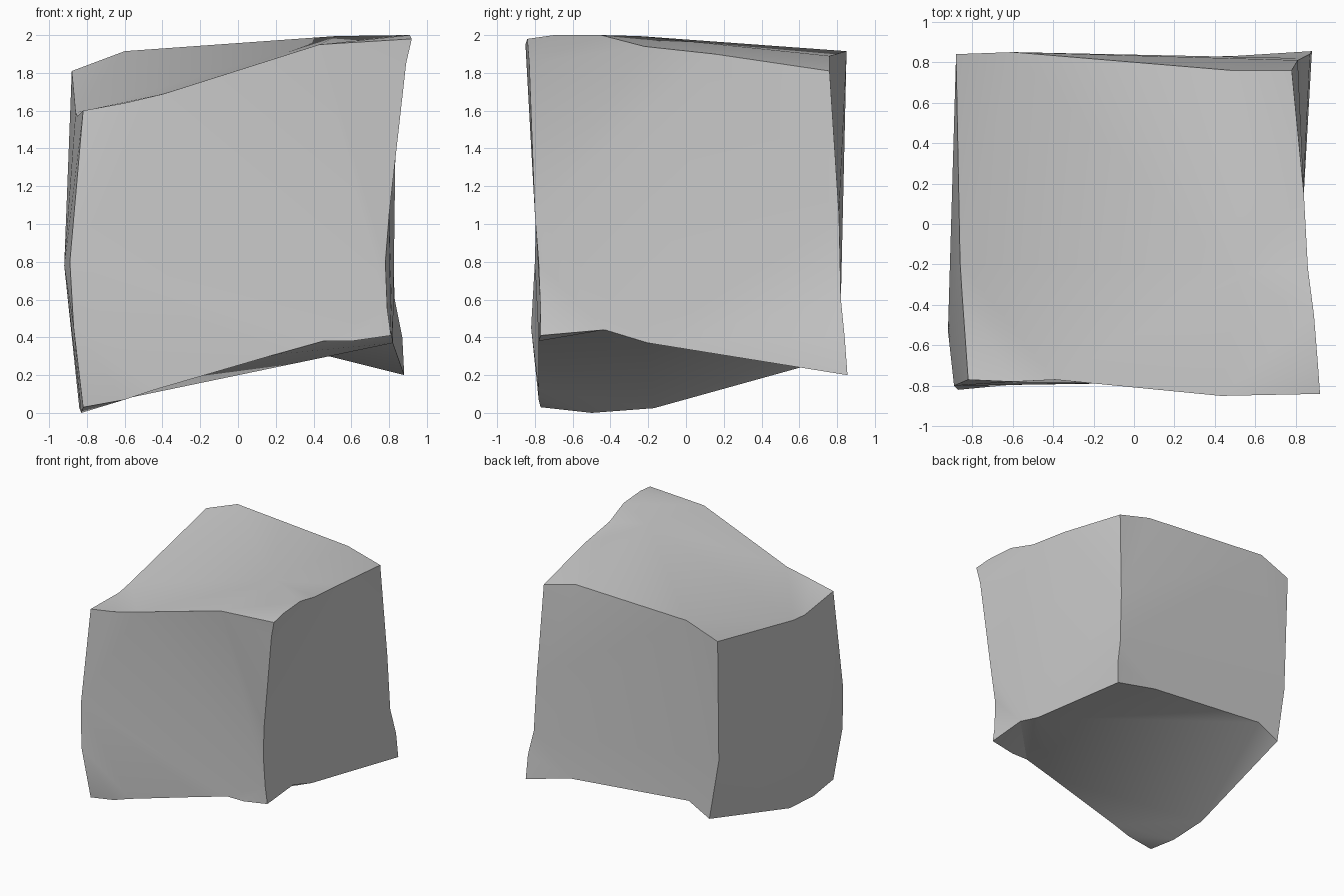
import bpy
import bmesh
import math
from mathutils import Vector
from mathutils.geometry import delaunay_2d_cdt

if "Cube" in bpy.data.objects:
    bpy.data.objects.remove(bpy.data.objects["Cube"], do_unlink=True)

# Eight block corners, keyed by side: (x, y, z), 0 = low, 1 = high
corners = {
    (0, 0, 0): (-.82, -.77, .03), (1, 0, 0): (.81, -.77, .41),
    (0, 1, 0): (-.79, .82, .30), (1, 1, 0): (.88, .855, .20),
    (0, 0, 1): (-.82, -.77, 1.60), (1, 0, 1): (.92, -.84, 1.98),
    (0, 1, 1): (-.88, .84, 1.81), (1, 1, 1): (.78, .76, 1.81),
}

# Chips along each edge, from its low end to its high end
bottom_front = [(-.6, -.78, .07), (-.45, -.78, .12), (.2, -.78, .31),
                (.45, -.78, .38), (.6, -.78, .38)]
bottom_back = [(-.6, .82, .40), (.48, .83, .30)]
top_front = [(-.6, -.78, 1.64), (-.39, -.77, 1.69), (.43, -.85, 1.95)]
top_back = [(-.6, .85, 1.915), (.48, .76, 1.89)]
bottom_right = [(-.83, -.5, 0), (-.84, -.17, .025)]
bottom_left = [(.81, -.43, .44), (.82, -.2, .37)]
top_right = [(-.85, -.35, 1.57), (-.86, -.19, 1.59)]
top_left = [(.91, -.7, 2), (.89, -.45, 2), (.86, -.22, 1.94), (.84, .15, 1.90)]
front_right = [(-.87, -.82, .45), (-.89, -.80, .8)]
front_left = [(.79, -.77, .55), (.78, -.78, .8), (.80, -.80, 1.05), (.89, -.83, 1.85)]
back_right = [(-.87, .81, .8)]
back_left = [(.87, .84, .4), (.83, .82, .6), (.81, .81, 1.05)]

# Keyed by the low corner of the edge and its direction axis
chips = {
    ((0, 0, 0), 0): bottom_front, ((0, 1, 0), 0): bottom_back,
    ((0, 0, 1), 0): top_front, ((0, 1, 1), 0): top_back,
    ((0, 0, 0), 1): bottom_right, ((1, 0, 0), 1): bottom_left,
    ((0, 0, 1), 1): top_right, ((1, 0, 1), 1): top_left,
    ((0, 0, 0), 2): front_right, ((1, 0, 0), 2): front_left,
    ((0, 1, 0), 2): back_right, ((1, 1, 0), 2): back_left,
}

# Creases across a side, keyed by (axis, side)
peak = (.52, -.25, 1.995)
bulge = (-.92, -.53, .78)
creases = {
    (2, 1): [(top_back[0], peak), (top_back[1], peak), (top_front[2], peak),
             (top_left[2], peak), (top_back[0], top_right[1]),
             (top_right[1], top_front[1])],
    (2, 0): [(bottom_left[1], bottom_back[0]), (bottom_back[0], bottom_right[1]),
             (bottom_left[0], bottom_front[3])],
    (1, 0): [(top_front[2], front_left[0]), (front_right[1], front_left[0])],
    (1, 1): [(top_back[0], back_left[1]), (top_back[0], back_right[0]),
             (back_right[0], back_left[1])],
    (0, 0): [(front_right[1], bulge), (bulge, corners[0, 1, 1]),
             (bulge, top_right[0]), (bulge, bottom_right[0])],
    (0, 1): [],
}


def side_outline(axis, side, b, c):
    """Walk the four chipped edges round one side."""
    def edge(low_b, low_c, along):
        low = [0, 0, 0]
        low[axis], low[b], low[c] = side, low_b, low_c
        high = list(low)
        high[along] = 1
        return [corners[tuple(low)]] + chips[tuple(low), along] + [corners[tuple(high)]]

    return (edge(0, 0, b)[:-1] + edge(1, 0, c)[:-1]
            + edge(0, 1, b)[:0:-1] + edge(0, 0, c)[:0:-1])


def add_side(bm, axis, side):
    """Fill one side with long flat facets that follow its creases."""
    b, c = [i for i in range(3) if i != axis]
    points = side_outline(axis, side, b, c)
    count = len(points)
    edges = [(i, (i + 1) % count) for i in range(count)]
    for crease in creases[axis, side]:
        for p in crease:
            if p not in points:
                points.append(p)
        edges.append(tuple(points.index(p) for p in crease))
    flat = [Vector((p[b], p[c])) for p in points]
    result = delaunay_2d_cdt(flat, edges, [list(range(count))], 1, 1e-5)
    verts = [bm.verts.new(points[source[0]]) for source in result[3]]
    for face in result[2]:
        bm.faces.new([verts[i] for i in face])


# Block made of six faceted sides welded along their edges
bm = bmesh.new()
for axis in range(3):
    for side in (0, 1):
        add_side(bm, axis, side)
bmesh.ops.remove_doubles(bm, verts=bm.verts, dist=1e-4)
bmesh.ops.recalc_face_normals(bm, faces=bm.faces)
mesh = bpy.data.meshes.new("stone_block")
bm.to_mesh(mesh)
bm.free()
block = bpy.data.objects.new("stone_block", mesh)
bpy.context.collection.objects.link(block)

# Plain grey stone
stone = bpy.data.materials.new("stone_grey")
stone.use_nodes = True
stone.diffuse_color = (.6, .6, .6, 1)
stone.node_tree.nodes["Principled BSDF"].inputs["Base Color"].default_value = (.6, .6, .6, 1)
mesh.materials.append(stone)

bpy.context.view_layer.objects.active = block
block.select_set(True)
bpy.ops.object.shade_smooth_by_angle(angle=math.radians(35))
